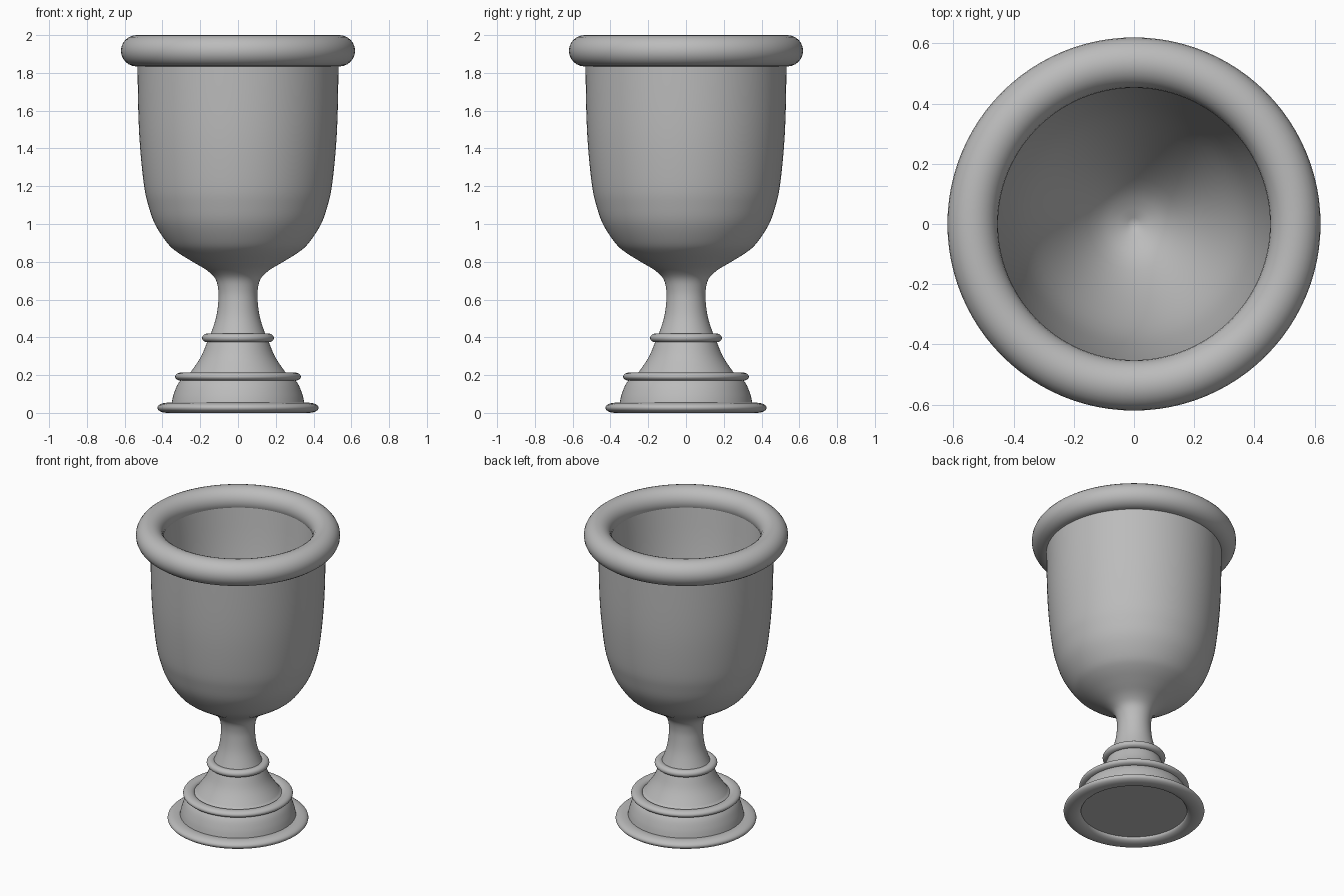
import bpy
import bmesh
import math

SEGMENTS = 96

cube = bpy.data.objects.get("Cube")
if cube:
    bpy.data.objects.remove(cube, do_unlink=True)

grey = bpy.data.materials.new("plain grey")
grey.use_nodes = True
COLOUR = (0.5, 0.5, 0.5, 1)
grey.diffuse_color = COLOUR
grey.node_tree.nodes["Principled BSDF"].inputs["Base Color"].default_value = COLOUR


def smooth_path(points, steps=4):
    """Catmull-Rom curve through (radius, height) points."""
    ends = [points[0]] + points + [points[-1]]
    path = []
    for a, b, c, d in zip(ends, ends[1:], ends[2:], ends[3:]):
        for i in range(steps):
            t = i / steps
            path.append(tuple(
                q + t / 2 * (r - p + t * (2*p - 5*q + 4*r - s + t * (3*(q - r) + s - p)))
                for p, q, r, s in zip(a, b, c, d)))
    return path + [points[-1]]


def lathe(name, profile, closed=False):
    """Spin a profile about z into a smooth shaded object."""
    bm = bmesh.new()
    verts = [bm.verts.new((max(r, 0), 0, z)) for r, z in profile]
    edges = [bm.edges.new(pair) for pair in zip(verts, verts[1:])]
    if closed:
        edges.append(bm.edges.new((verts[-1], verts[0])))
    bmesh.ops.spin(bm, geom=verts + edges, cent=(0, 0, 0), axis=(0, 0, 1),
                   angle=math.tau, steps=SEGMENTS, use_merge=True)
    bmesh.ops.remove_doubles(bm, verts=bm.verts, dist=0.0001)
    bmesh.ops.recalc_face_normals(bm, faces=bm.faces)
    mesh = bpy.data.meshes.new(name)
    bm.to_mesh(mesh)
    bm.free()
    obj = bpy.data.objects.new(name, mesh)
    bpy.context.collection.objects.link(obj)
    mesh.materials.append(grey)
    bpy.ops.object.select_all(action='DESELECT')
    obj.select_set(True)
    bpy.context.view_layer.objects.active = obj
    bpy.ops.object.shade_smooth_by_angle(angle=math.radians(40))
    return obj


def ring(name, outer, width, z, height, steps=24):
    """Ring with an elliptical section."""
    section = [(outer - width + width * math.cos(math.tau * i / steps),
                z + height * math.sin(math.tau * i / steps)) for i in range(steps)]
    return lathe(name, section, closed=True)


# Foot, stem, bowl outside and bowl inside as one closed shell
foot = smooth_path([(0.355, 0.03), (0.35, 0.06), (0.34, 0.1), (0.32, 0.15), (0.29, 0.19)])
stem_and_bowl = smooth_path([
    (0.262, 0.2), (0.2, 0.29), (0.165, 0.37), (0.14, 0.43), (0.115, 0.51),
    (0.104, 0.59), (0.104, 0.65), (0.12, 0.71), (0.165, 0.755), (0.24, 0.8),
    (0.32, 0.85), (0.375, 0.9), (0.44, 1.0), (0.475, 1.1), (0.497, 1.2),
    (0.518, 1.4), (0.528, 1.6), (0.533, 1.9)])
inside = smooth_path([
    (0.46, 1.9), (0.425, 1.6), (0.365, 1.3), (0.25, 1.04), (0.12, 0.85), (0, 0.78)])
lathe("goblet_body", [(0, 0.03)] + foot + stem_and_bowl + inside)

# Rounded rim and the three trim rings
ring("rim", 0.62, 0.084, 1.917, 0.083)
ring("stem_ring", 0.19, 0.028, 0.397, 0.023)
ring("foot_ring", 0.333, 0.035, 0.192, 0.022)
ring("base_ring", 0.427, 0.053, 0.027, 0.027)
